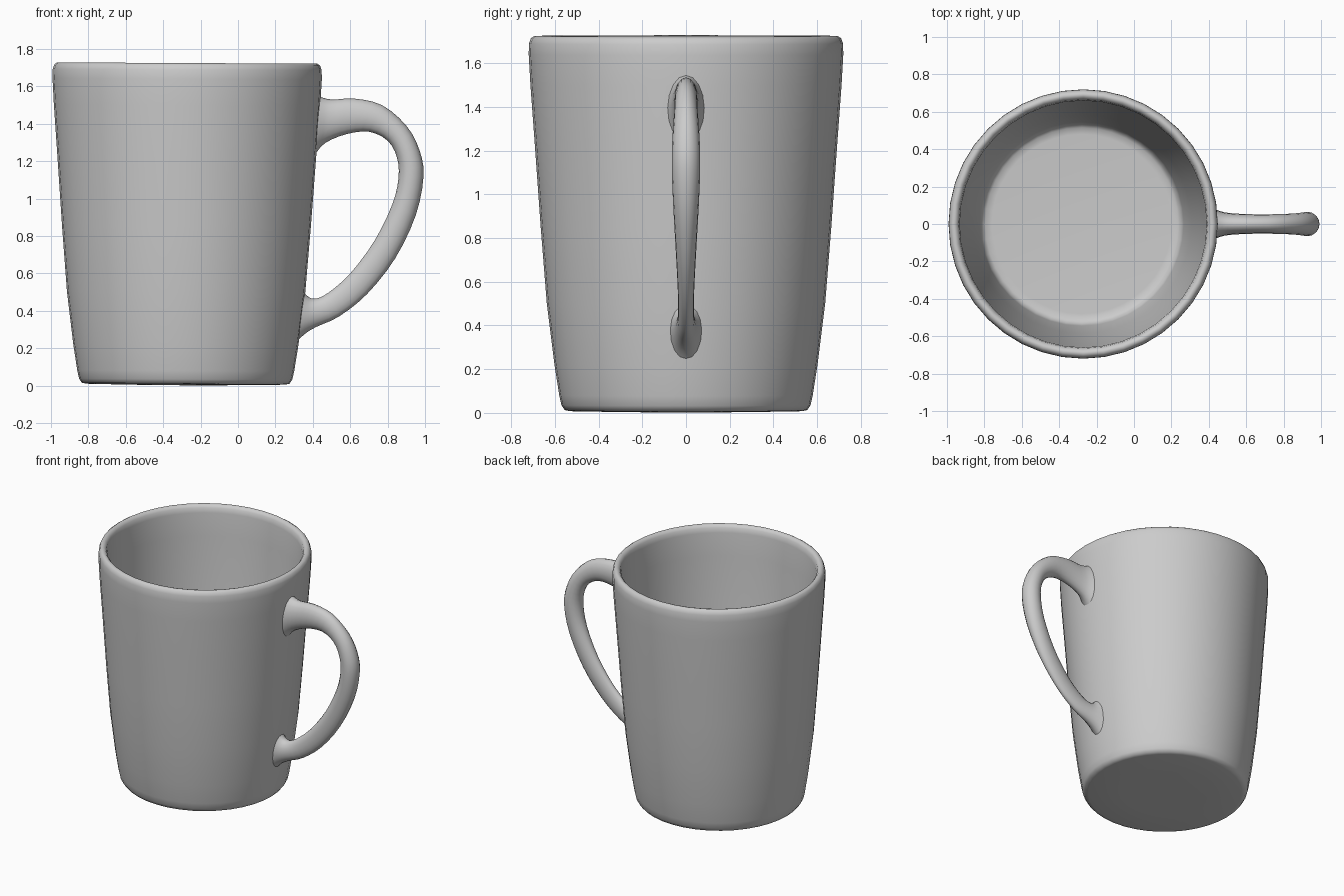
import bpy, bmesh, math
from mathutils import Vector

if "Cube" in bpy.data.objects:
    bpy.data.objects.remove(bpy.data.objects["Cube"])

CX, SIDES = -0.28, 40


def skin(name, rings, caps):
    """Bridge a list of equal-length vertex rings into a smooth object."""
    bm = bmesh.new()
    vr = [[bm.verts.new(p) for p in r] for r in rings]
    n = len(vr[0])
    for a, b in zip(vr, vr[1:]):
        for i in range(n):
            j = (i + 1) % n
            bm.faces.new((a[i], a[j], b[j], b[i]))
    for ring, tip in zip((vr[0], vr[-1]), caps):
        c = bm.verts.new(tip)
        for i in range(n):
            bm.faces.new((ring[i], ring[(i + 1) % n], c))
    bmesh.ops.recalc_face_normals(bm, faces=bm.faces)
    me = bpy.data.meshes.new(name)
    bm.to_mesh(me)
    bm.free()
    for p in me.polygons:
        p.use_smooth = True
    ob = bpy.data.objects.new(name, me)
    bpy.context.collection.objects.link(ob)
    return ob


# Cup: (radius, z) from under the base, up the outside, over the rim, to the floor
profile = [(0.30, 0.004), (0.53, 0.008), (0.555, 0.013), (0.57, 0.035), (0.58, 0.08),
           (0.602, 0.22), (0.637, 0.5), (0.665, 0.85), (0.69, 1.2), (0.712, 1.5),
           (0.72, 1.64), (0.719, 1.69), (0.71, 1.715), (0.695, 1.725), (0.68, 1.722),
           (0.666, 1.705), (0.66, 1.67), (0.655, 1.5), (0.63, 1.16), (0.585, 0.5),
           (0.545, 0.16), (0.535, 0.12), (0.515, 0.103), (0.48, 0.1)]
rings = [[(r * math.cos(2 * math.pi * i / SIDES), r * math.sin(2 * math.pi * i / SIDES), z)
          for i in range(SIDES)] for r, z in profile]
cup = skin("cup", rings, [(0, 0, 0.002), (0, 0, 0.1)])
cup.location.x = CX
cup.rotation_euler.y = 0.005

# Handle: outer edge x,z, inner edge x,z and half width at each station
stations = [(0.395, 1.58, 0.375, 1.17, 0.10), (0.43, 1.55, 0.415, 1.24, 0.085),
            (0.50, 1.53, 0.47, 1.30, 0.062), (0.62, 1.535, 0.58, 1.345, 0.053),
            (0.77, 1.50, 0.70, 1.358, 0.052), (0.90, 1.39, 0.80, 1.31, 0.056),
            (0.97, 1.26, 0.85, 1.22, 0.063), (0.992, 1.12, 0.858, 1.11, 0.065),
            (0.95, 0.91, 0.825, 0.97, 0.058), (0.84, 0.68, 0.73, 0.775, 0.046),
            (0.69, 0.49, 0.60, 0.60, 0.037), (0.54, 0.37, 0.48, 0.495, 0.038),
            (0.42, 0.315, 0.41, 0.465, 0.05), (0.355, 0.275, 0.365, 0.485, 0.065),
            (0.30, 0.22, 0.33, 0.54, 0.08)]


def smooth_path(pts, steps):
    """Catmull-Rom interpolation through the stations."""
    pts = [Vector(p) for p in pts]
    out = []
    for k in range(len(pts) - 1):
        a, b, c, d = pts[max(k - 1, 0)], pts[k], pts[k + 1], pts[min(k + 2, len(pts) - 1)]
        for s in range(steps):
            t = s / steps
            out.append(0.5 * (2 * b + (c - a) * t + (2 * a - 5 * b + 4 * c - d) * t * t
                              + (3 * b - a - 3 * c + d) * t ** 3))
    return out + [pts[-1]]


rings, mids = [], []
for ox, oz, ix, iz, w in smooth_path(stations, 3):
    mid = Vector(((ox + ix) / 2, 0, (oz + iz) / 2))
    half = Vector(((ox - ix) / 2, 0, (oz - iz) / 2))
    mids.append(mid)
    rings.append([mid + half * math.cos(a) + Vector((0, w * math.sin(a), 0))
                  for a in (2 * math.pi * i / 16 for i in range(16))])
skin("handle", rings, [mids[0], mids[-1]])
